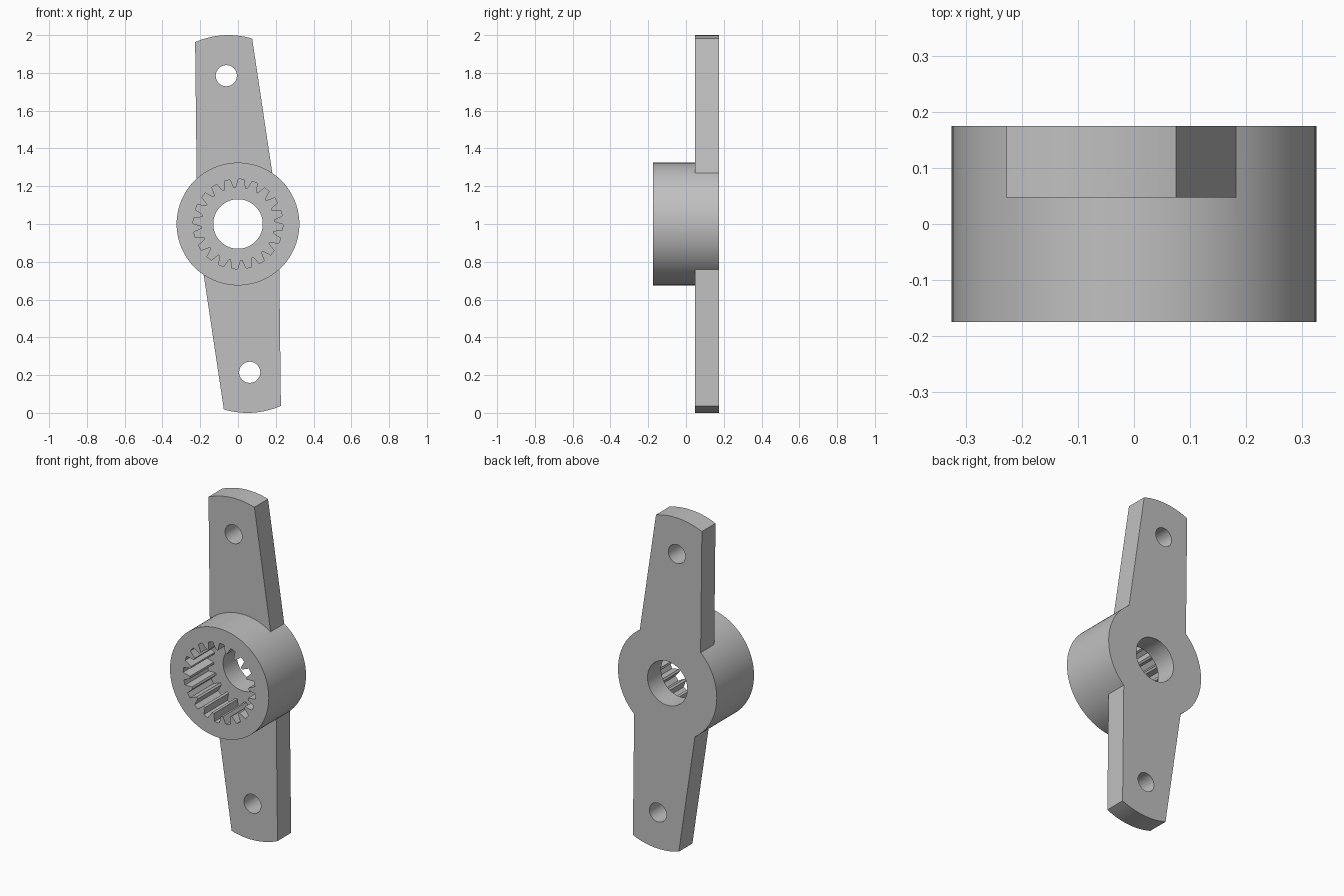
import bpy, bmesh
from math import sin, cos, pi, radians, sqrt

cube = bpy.data.objects.get("Cube")
if cube:
    bpy.data.objects.remove(cube)

MID = 1.0                       # height of the hub axis
FRONT, BACK = -0.175, 0.175
PLATE_FRONT = 0.047             # front of the arms, also the socket floor

grey = bpy.data.materials.new("grey metal")
grey.use_nodes = True
grey.diffuse_color = (0.53, 0.53, 0.53, 1)
grey.node_tree.nodes["Principled BSDF"].inputs["Base Color"].default_value = (0.53, 0.53, 0.53, 1)


def prism(name, outline, y0, y1):
    """Extrude an x-z outline, measured from the hub axis, along y."""
    bm = bmesh.new()
    face = bm.faces.new([bm.verts.new((x, y0, MID + z)) for x, z in outline])
    ext = bmesh.ops.extrude_face_region(bm, geom=[face])
    new = [v for v in ext["geom"] if isinstance(v, bmesh.types.BMVert)]
    bmesh.ops.translate(bm, verts=new, vec=(0, y1 - y0, 0))
    bmesh.ops.recalc_face_normals(bm, faces=bm.faces)
    mesh = bpy.data.meshes.new(name)
    bm.to_mesh(mesh)
    bm.free()
    mesh.materials.append(grey)
    obj = bpy.data.objects.new(name, mesh)
    bpy.context.collection.objects.link(obj)
    return obj


def circle(r, n, cx=0, cz=0):
    return [(cx + r * cos(2 * pi * i / n), cz + r * sin(2 * pi * i / n)) for i in range(n)]


def half_turn(points):
    return [(-x, -z) for x, z in points]


def combine(target, tool, operation):
    mod = target.modifiers.new(tool.name, "BOOLEAN")
    mod.operation, mod.solver, mod.object = operation, "EXACT", tool
    bpy.context.view_layer.objects.active = target
    bpy.ops.object.modifier_apply(modifier=mod.name)
    bpy.data.objects.remove(tool)


# Hub
lever = prism("double_arm_lever", circle(0.325, 96), FRONT, BACK)

# Tapered arms with rounded tips, the lower one a half turn of the upper
tip_x, tip_r, steps = -0.05, 0.44, 16
tip = []
for i in range(steps + 1):
    x = 0.075 - 0.302 * i / steps
    tip.append((x, 1 - tip_r + sqrt(tip_r ** 2 - (x - tip_x) ** 2)))
arm = [(0.207, 0.1)] + tip + [(-0.217, 0.1)]
for name, outline in (("upper_arm", arm), ("lower_arm", half_turn(arm))):
    combine(lever, prism(name, outline, PLATE_FRONT, BACK), "UNION")

# Toothed socket, open at the front
teeth, root, crown = 20, 0.193, 0.238
socket = []
for i in range(teeth):
    mid = pi / 2 - radians(4) + 2 * pi * i / teeth
    for r, half_width in ((root, -0.024), (crown, -0.015), (crown, 0.015), (root, 0.024)):
        a = mid + half_width / r
        socket.append((r * cos(a), r * sin(a)))
combine(lever, prism("socket_cutter", socket, FRONT - 0.1, PLATE_FRONT), "DIFFERENCE")

# Shaft bore and the hole in each arm
bolt = circle(0.056, 40, -0.062, 0.785)
for name, outline in (("bore_cutter", circle(0.131, 64)),
                      ("upper_hole_cutter", bolt),
                      ("lower_hole_cutter", half_turn(bolt))):
    combine(lever, prism(name, outline, FRONT - 0.1, BACK + 0.1), "DIFFERENCE")

# Smooth round walls, crisp edges
bpy.ops.object.select_all(action="DESELECT")
lever.select_set(True)
bpy.context.view_layer.objects.active = lever
bpy.ops.object.shade_smooth_by_angle(angle=radians(20))
